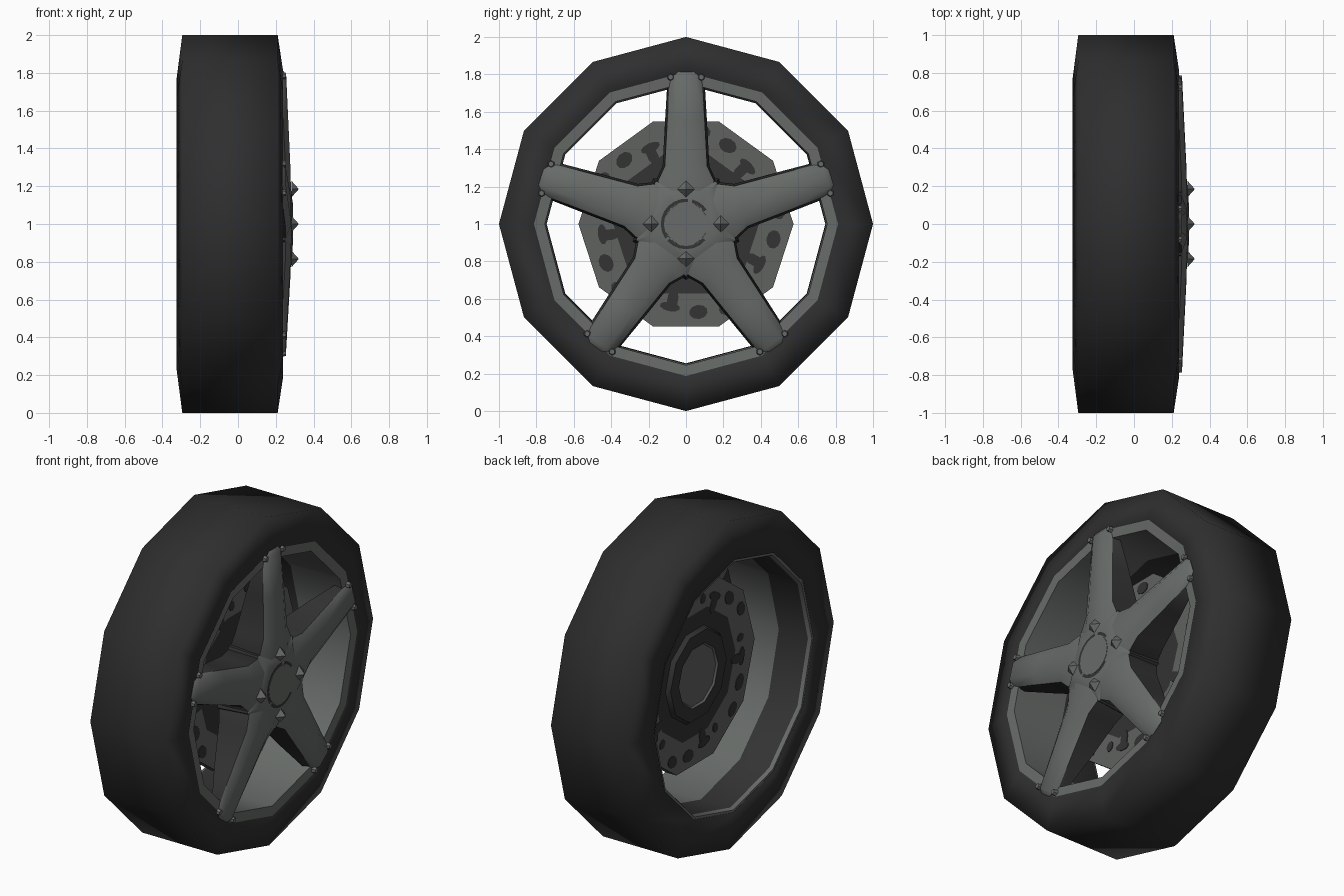
import bpy, bmesh, math
from math import sin, cos, radians, pi

if "Cube" in bpy.data.objects:
    bpy.data.objects.remove(bpy.data.objects["Cube"])


def material(name, c):
    m = bpy.data.materials.new(name)
    m.diffuse_color = (*c, 1)
    m.use_nodes = True
    m.node_tree.nodes["Principled BSDF"].inputs["Base Color"].default_value = m.diffuse_color
    return m


RUBBER = material("black_rubber", (0.028, 0.028, 0.028))
ALLOY = material("grey_alloy", (0.135, 0.147, 0.138))
STEEL = material("brake_steel", (0.115, 0.122, 0.116))
DARK = material("dark_recess", (0.033, 0.033, 0.034))


def point(x, r, deg, side=0.0):
    """Wheel point: axle along x, centre at z = 1; side = tangential offset."""
    a = radians(deg)
    return (x, r * cos(a) - side * sin(a), 1 + r * sin(a) + side * cos(a))


def finish(bm, name, mats, angle):
    bmesh.ops.recalc_face_normals(bm, faces=bm.faces)
    me = bpy.data.meshes.new(name)
    bm.to_mesh(me)
    bm.free()
    for m in mats:
        me.materials.append(m)
    ob = bpy.data.objects.new(name, me)
    bpy.context.collection.objects.link(ob)
    bpy.ops.object.select_all(action='DESELECT')
    bpy.context.view_layer.objects.active = ob
    ob.select_set(True)
    bpy.ops.object.shade_smooth_by_angle(angle=radians(angle))
    return ob


def lathe(name, profile, n, mats, closed=False, angle=35, start=0):
    """profile: (x, r, material of the band that follows). Open ends are capped."""
    bm = bmesh.new()
    rings = [[bm.verts.new(point(x, r, start + 360 * i / n)) for i in range(n)]
             for x, r, _ in profile]
    k = len(rings)
    for j in range(k if closed else k - 1):
        a, b = rings[j], rings[(j + 1) % k]
        for i in range(n):
            f = bm.faces.new((a[i], a[(i + 1) % n], b[(i + 1) % n], b[i]))
            f.material_index = profile[j][2]
    if not closed:
        bm.faces.new(rings[0]).material_index = profile[0][2]
        bm.faces.new(rings[-1]).material_index = profile[-1][2]
    return finish(bm, name, mats, angle)


# Tyre: twelve-sided, smooth over the shoulders
lathe("tyre", [(-0.325, 0.77, 0), (-0.295, 1.0, 0), (0.21, 1.0, 0),
               (0.238, 0.815, 0), (0.2, 0.79, 0), (-0.28, 0.765, 0)],
      12, [RUBBER], closed=True, angle=100)

# Rim: front flange, alloy barrel, dark rear barrel, rear lip
lathe("rim", [(0.225, 0.825, 0), (0.235, 0.82, 0), (0.23, 0.755, 0), (-0.1, 0.75, 1),
              (-0.3, 0.745, 0), (-0.32, 0.755, 0), (-0.32, 0.775, 1), (-0.1, 0.765, 1),
              (0.2, 0.78, 0)],
      12, [ALLOY, DARK], closed=True)

# Brake disc: ten-sided, dark inner area
lathe("brake_disc", [(-0.06, 0.28, 1), (-0.06, 0.39, 0), (-0.06, 0.575, 0),
                     (0.01, 0.575, 0), (0.01, 0.39, 1), (0.01, 0.2, 1)],
      10, [STEEL, DARK])
# Rear hub plate with lighter middle
lathe("rear_hub", [(-0.075, 0.18, 1), (-0.085, 0.19, 0), (-0.085, 0.27, 0),
                   (-0.06, 0.285, 0)], 10, [DARK, STEEL])
lathe("axle", [(0.0, 0.2, 0), (0.12, 0.2, 0)], 10, [DARK])


# Dark slots painted on both disc faces
def plate(bm, x0, x1, r, deg, length, width, n=10):
    loops = []
    for x in (x0, x1):
        loops.append([bm.verts.new(point(x, r + length * cos(2 * pi * i / n), deg,
                                         width * sin(2 * pi * i / n)))
                      for i in range(n)])
    bm.faces.new(loops[0])
    bm.faces.new(loops[1])
    for i in range(n):
        j = (i + 1) % n
        bm.faces.new((loops[0][i], loops[0][j], loops[1][j], loops[1][i]))


bm = bmesh.new()
for k in range(5):
    for x0, x1 in ((0.009, 0.014), (-0.064, -0.059)):
        d = 72 * k
        plate(bm, x0, x1, 0.50, d + 8, 0.035, 0.045)
        plate(bm, x0, x1, 0.44, d + 28, 0.03, 0.025)
        plate(bm, x0, x1, 0.41, d + 44, 0.06, 0.03)      # lobe joined to the middle
        plate(bm, x0 - .0005, x1 + .0005, 0.45, d + 43, 0.025, 0.055)
        plate(bm, x0, x1, 0.475, d + 62, 0.038, 0.05)
finish(bm, "disc_slots", [DARK], 35)

# Wheel hub: five-sided, dark side walls
lathe("wheel_hub", [(0.288, 0.15, 0), (0.283, 0.215, 0), (0.25, 0.28, 1), (0.06, 0.30, 1)],
      5, [ALLOY, DARK], start=54)

# Spokes: crowned alloy front, dark side walls deepest at the hub
STATIONS = [(0.15, 0.13, 0.286, 0.06), (0.23, 0.15, 0.283, 0.06), (0.31, 0.113, 0.281, 0.07),
            (0.55, 0.10, 0.270, 0.13), (0.79, 0.086, 0.259, 0.2), (0.815, 0.075, 0.240, 0.2)]
for k in range(5):
    bm = bmesh.new()
    deg = 90 + 72 * k
    rows = []
    for r, w, xf, xb in STATIONS:
        sec = [(-w - 0.012, xb), (-w, xf - 0.03), (-w * 0.55, xf - 0.004), (w * 0.55, xf - 0.004),
               (w, xf - 0.03), (w + 0.012, xb)]
        rows.append([bm.verts.new(point(x, r, deg, s)) for s, x in sec])
    for a, b in zip(rows, rows[1:]):
        for i in range(6):
            j = (i + 1) % 6
            f = bm.faces.new((a[i], a[j], b[j], b[i]))
            f.material_index = 0 if i in (1, 2, 3) else 1
    bm.faces.new(rows[0]).material_index = 1
    bm.faces.new(rows[-1]).material_index = 1
    # small dark notches beside the spoke tip
    finish(bm, f"spoke_{k + 1}", [ALLOY, DARK], 40)
    bm = bmesh.new()
    for s in (-1, 1):
        m = bmesh.ops.create_cone(bm, cap_ends=True, segments=6, radius1=0.022,
                                  radius2=0.015, depth=0.03)
        p = point(0.24, 0.785, deg, s * 0.082)
        for v in m["verts"]:
            x, y, z = v.co
            v.co = (p[0] + z, p[1] + x, p[2] + y)
    finish(bm, f"spoke_tip_{k + 1}", [ALLOY], 30)

# Centre cap and its broken dark groove
lathe("centre_cap", [(0.27, 0.118, 0), (0.290, 0.115, 0)], 16, [ALLOY])
bm = bmesh.new()
for a0, a1 in ((35, 75), (85, 215), (222, 320)):
    steps = max(3, (a1 - a0) // 15)
    prev = None
    for i in range(steps + 1):
        a = a0 + (a1 - a0) * i / steps
        cur = [bm.verts.new(point(0.2895, r, a)) for r in (0.118, 0.135)]
        if prev:
            bm.faces.new((prev[0], prev[1], cur[1], cur[0]))
        prev = cur
finish(bm, "cap_groove", [DARK], 30)

# Four pointed lug nuts
for k in range(4):
    bm = bmesh.new()
    px, py, pz = point(0, 0.185, 90 * k)
    base = [bm.verts.new((0.282, py + 0.045 * cos(i * pi / 2), pz + 0.045 * sin(i * pi / 2)))
            for i in range(4)]
    tip = bm.verts.new((0.322, py, pz))
    bm.faces.new(base)
    for i in range(4):
        bm.faces.new((base[i], base[(i + 1) % 4], tip))
    finish(bm, f"lug_nut_{k + 1}", [ALLOY], 20)
